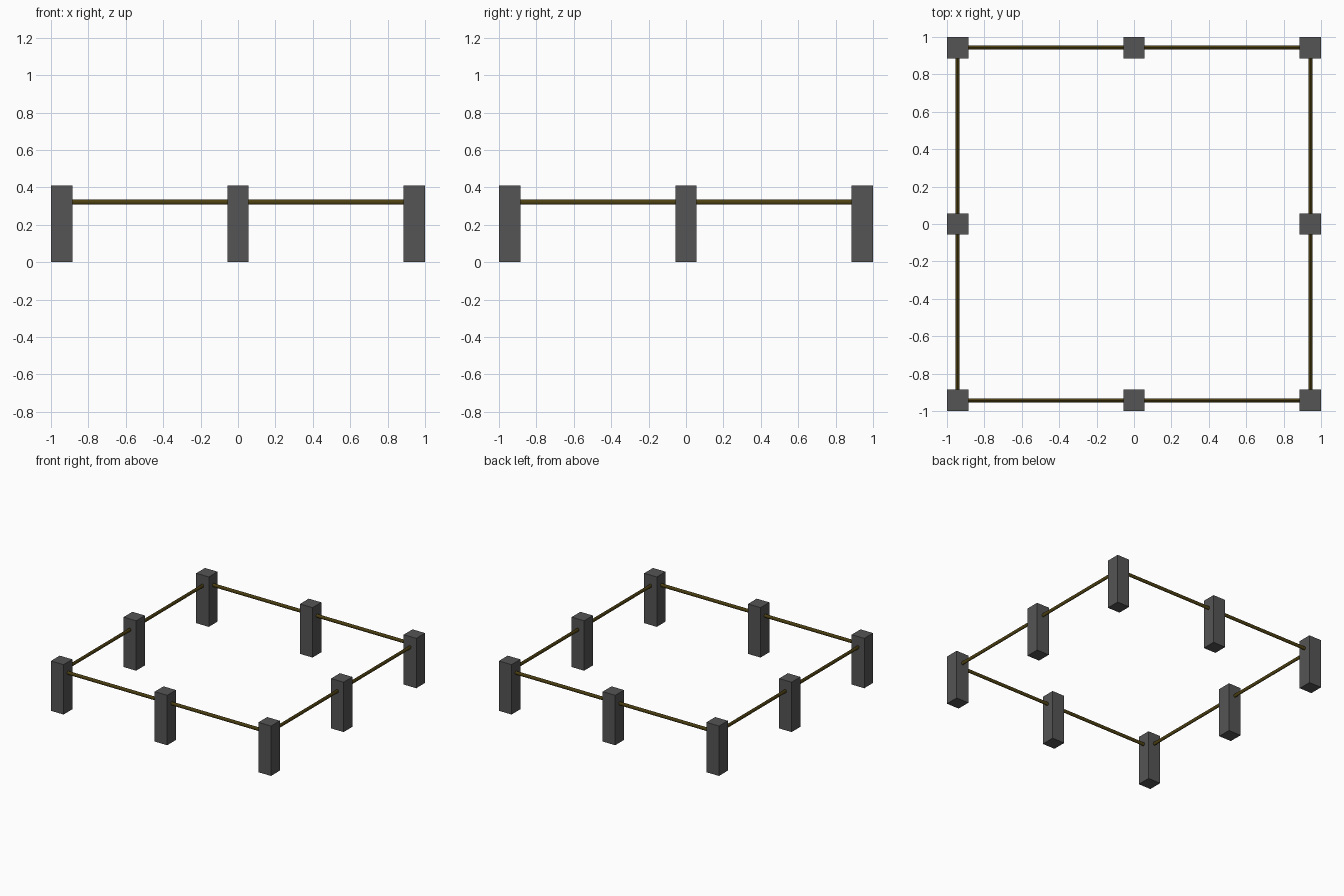
import bpy
from math import pi

if "Cube" in bpy.data.objects:
    bpy.data.objects.remove(bpy.data.objects["Cube"])

P = 0.943      # post centre distance
W = 0.114      # post width
H = 0.41       # post height


def material(name, color):
    m = bpy.data.materials.new(name)
    m.diffuse_color = color
    m.use_nodes = True
    m.node_tree.nodes["Principled BSDF"].inputs["Base Color"].default_value = m.diffuse_color
    return m


stone = material("dark_grey", (0.09, 0.09, 0.09, 1))
brown = material("dark_brown", (0.075, 0.052, 0.006, 1))


def post(name, x, y):
    bpy.ops.mesh.primitive_cube_add(size=1, location=(x, y, H / 2))
    o = bpy.context.object
    o.name = name
    o.scale = (W, W, H)
    bpy.ops.object.transform_apply(location=False, rotation=False, scale=True)
    o.data.materials.append(stone)


def rail(name, x, y, along_x):
    # slightly flattened bar, taller than it is wide
    bpy.ops.mesh.primitive_cylinder_add(vertices=16, radius=1, depth=1)
    o = bpy.context.object
    o.name = name
    o.scale = (0.0145, 0.0105, P)
    o.rotation_euler = (0, pi / 2, 0 if along_x else pi / 2)
    o.location = (x, y, 0.322)
    bpy.ops.object.transform_apply(location=False, rotation=True, scale=True)
    bpy.ops.object.shade_smooth_by_angle()
    o.data.materials.append(brown)


# posts at the corners and the middle of each side
for i in (-1, 0, 1):
    for j in (-1, 0, 1):
        if i or j:
            post("corner_post" if i and j else "middle_post", i * P, j * P)

# two rail lengths on each side, meeting inside the middle post
for s in (-1, 1):
    for h in (-0.5, 0.5):
        rail("rail_across", h * P, s * P, True)
        rail("rail_along", s * P, h * P, False)
